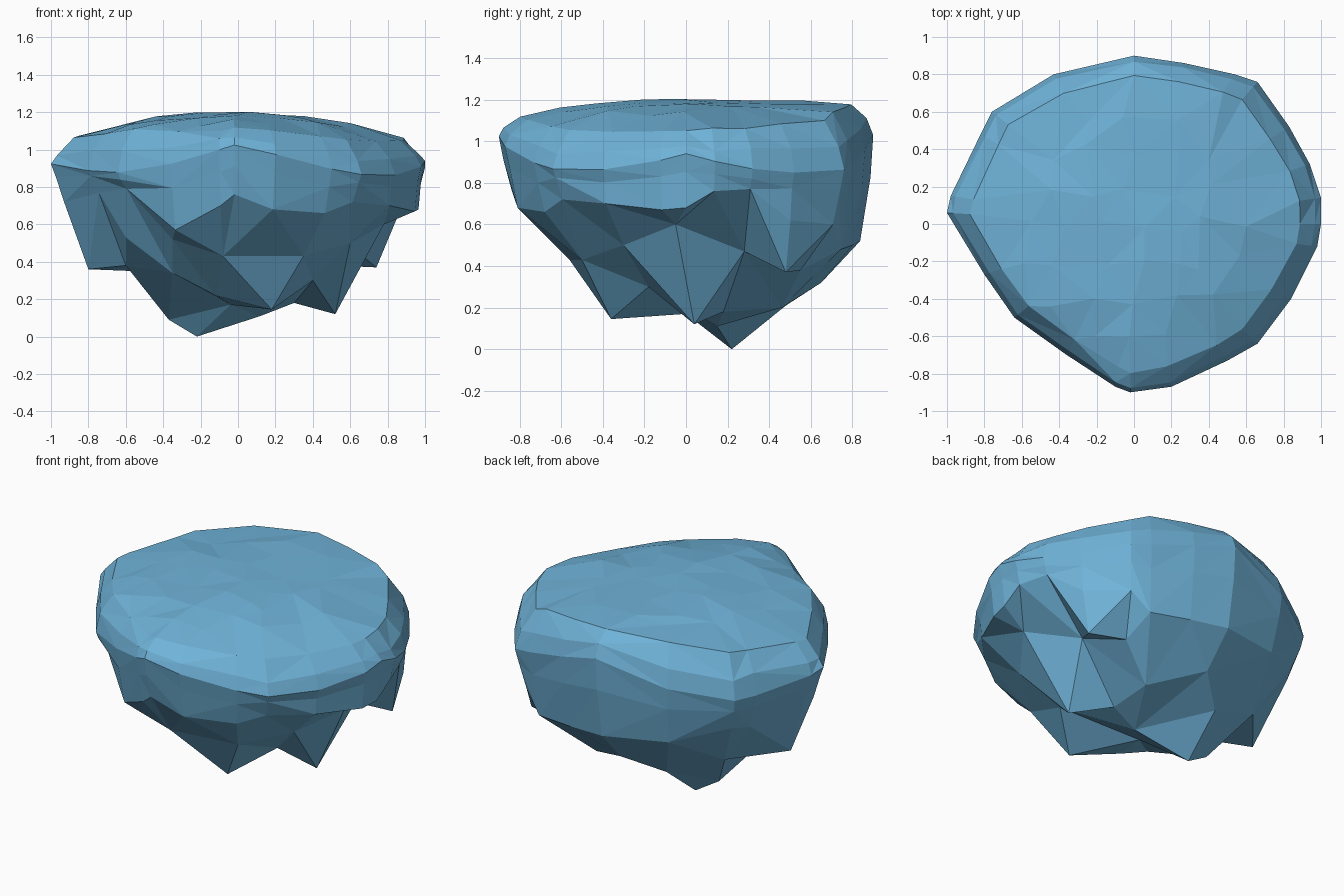
import bpy, bmesh, random
from mathutils import Vector
from mathutils.geometry import delaunay_2d_cdt

if "Cube" in bpy.data.objects:
    bpy.data.objects.remove(bpy.data.objects["Cube"])

random.seed(7)

# widest outline of the rock, counter-clockwise: x, y, height of its lower edge
OUTLINE = [
    (1, 0, .68), (1, .14, .76), (.94, .32, .77), (.83, .52, .62), (.66, .76, .60),
    (.54, .80, .48), (.27, .86, .50), (0, .90, .52), (-.43, .80, .55), (-.76, .60, .65),
    (-.82, .48, .63), (-.98, .15, .70), (-1, .06, .72), (-.80, -.27, .77),
    (-.64, -.50, .79), (-.36, -.70, .57), (-.10, -.87, .70), (-.02, -.90, .76),
    (.20, -.87, .68), (.50, -.73, .66), (.66, -.64, .72), (.84, -.40, .70),
    (.98, -.12, .67)]

# hanging points and the hollows between them on the underside
UNDERSIDE = [
    (-.22, .22, 0), (-.37, .20, .09), (.12, .15, .11), (.18, -.36, .145),
    (.52, .04, .12), (.74, .48, .37), (-.80, .10, .36), (.30, .46, .20),
    (-.20, .48, .21), (0, .65, .32), (-.60, -.02, .38), (-.55, .40, .35),
    (-.60, -.28, .53), (-.35, -.30, .34), (-.35, -.52, .52), (-.08, -.56, .43),
    (-.12, -.25, .22), (-.04, 0, .17), (.40, -.18, .30), (.35, -.50, .43),
    (.60, -.30, .50), (.78, -.05, .60), (.62, .28, .47), (.52, .55, .38),
    (-.82, .33, .47), (.30, .18, .18)]

bm = bmesh.new()


def jitter(a):
    return random.uniform(-a, a)


def top_height(x, y):
    """Dome that falls away faster towards the front corners."""
    front = max(0, -y)
    edge = max(0, x * x + y * y - .5)
    return (1.21 - .16 * x * x - .04 * y * y - .25 * edge ** 2
            - .15 * max(0, front - .42) - .16 * front * abs(x))


def rim_height(x, y):
    """Widest level: high at the four extremes, lower on the diagonals."""
    return .94 + .11 * y * y - .28 * abs(x * y)


def ring(scale, height, wobble=0, right=0):
    """One loop of vertices following the outline; right widens the +x side."""
    verts = []
    for x, y, low in OUTLINE:
        s = scale + jitter(wobble * .5) + (right if x > .8 else 0)
        verts.append(bm.verts.new((x * s, y * s, height(x * s, y * s, low) + jitter(wobble))))
    return verts


def bridge(a, b):
    """Triangulated band between two loops, with varied diagonals."""
    n = len(a)
    for i in range(n):
        j = (i + 1) % n
        if random.random() < .5:
            tris = (a[i], a[j], b[j]), (a[i], b[j], b[i])
        else:
            tris = (a[i], a[j], b[i]), (a[j], b[j], b[i])
        for t in tris:
            bm.faces.new(t)


def cap(loop, points):
    """Triangulate loose points inside a closed loop."""
    verts = loop + [bm.verts.new(p) for p in points]
    n = len(loop)
    edges = [(i, (i + 1) % n) for i in range(n)]
    out = delaunay_2d_cdt([Vector(v.co[:2]) for v in verts], edges, [], 1, 1e-5)
    source = [o[0] for o in out[3]]
    for f in out[2]:
        bm.faces.new([verts[source[i]] for i in f])


# side wall with a rounded shoulder
loops = [
    ring(.93, lambda x, y, low: low, right=.035),
    ring(.98, lambda x, y, low: .62 * rim_height(x, y) + .38 * low, .015),
    ring(1, lambda x, y, low: rim_height(x, y)),
    ring(.97, lambda x, y, low: .45 * rim_height(x, y) + .55 * top_height(x, y), .012),
    ring(.88, lambda x, y, low: top_height(x, y) - .012, .014)]
for a, b in zip(loops, loops[1:]):
    bridge(a, b)

# gently domed, uneven top
top = []
for i in range(-4, 5):
    for j in range(-4, 5):
        x, y = i * .2 + jitter(.06), j * .2 + jitter(.06)
        if x * x + y * y < .42:
            top.append((x, y, top_height(x, y) - random.uniform(0, .02)))
cap(loops[-1], top)

# jagged underside
cap(loops[0], UNDERSIDE)

bmesh.ops.recalc_face_normals(bm, faces=bm.faces[:])
mesh = bpy.data.meshes.new("floating_rock")
bm.to_mesh(mesh)
bm.free()

# single blue stone colour
blue = bpy.data.materials.new("stone blue")
blue.diffuse_color = (.16, .45, .69, 1)
blue.use_nodes = True
blue.node_tree.nodes["Principled BSDF"].inputs["Base Color"].default_value = blue.diffuse_color
mesh.materials.append(blue)
rock = bpy.data.objects.new("floating_rock", mesh)
bpy.context.collection.objects.link(rock)
